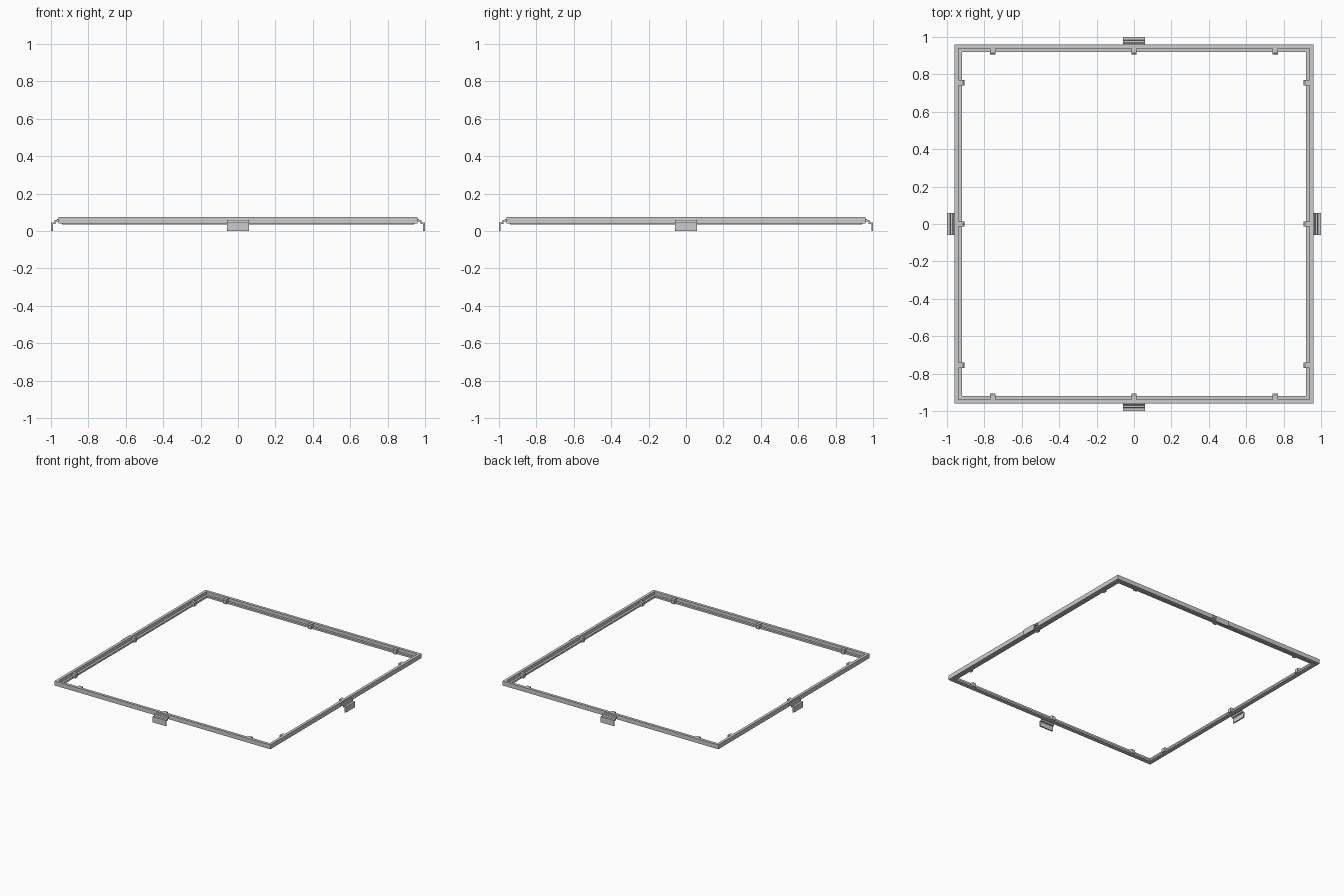
import bpy, bmesh
from math import pi
from mathutils import Matrix

if "Cube" in bpy.data.objects:
    bpy.data.objects.remove(bpy.data.objects["Cube"])


def make_object(name, bm):
    bmesh.ops.recalc_face_normals(bm, faces=bm.faces)
    mesh = bpy.data.meshes.new(name)
    bm.to_mesh(mesh)
    bm.free()
    obj = bpy.data.objects.new(name, mesh)
    bpy.context.collection.objects.link(obj)
    return obj


def square_ring(name, profile):
    """Sweep a closed (radius, z) profile around a mitred square."""
    bm = bmesh.new()
    corners = [(1, 1), (-1, 1), (-1, -1), (1, -1)]
    loops = [[bm.verts.new((sx * r, sy * r, z)) for r, z in profile]
             for sx, sy in corners]
    n = len(profile)
    for i in range(4):
        a, b = loops[i], loops[(i + 1) % 4]
        for j in range(n):
            k = (j + 1) % n
            bm.faces.new((a[j], b[j], b[k], a[k]))
    return make_object(name, bm)


def extruded(name, profile, centre, width, turn):
    """Extrude an (outward, z) profile along one side, then turn it."""
    bm = bmesh.new()
    ends = [[bm.verts.new((centre + s * width / 2, -r, z)) for r, z in profile]
            for s in (-1, 1)]
    n = len(profile)
    for e in ends:
        bm.faces.new(e)
    for j in range(n):
        k = (j + 1) % n
        bm.faces.new((ends[0][j], ends[0][k], ends[1][k], ends[1][j]))
    bmesh.ops.transform(bm, matrix=Matrix.Rotation(turn, 4, 'Z'), verts=bm.verts)
    return make_object(name, bm)


# Mitred frame: tall outer rim with a low inner ledge
square_ring("frame", [
    (0.96, 0.04), (0.96, 0.075), (0.938, 0.075), (0.938, 0.05),
    (0.92, 0.05), (0.92, 0.036), (0.938, 0.036), (0.938, 0.04)])

# Stepped clip with a hanging lip, and small inner tab
clip = [(0.95, 0.065), (0.966, 0.065), (0.970, 0.058), (0.980, 0.058),
        (0.983, 0.046), (1.0, 0.046), (1.0, 0.0), (0.990, 0.0),
        (0.990, 0.038), (0.976, 0.038), (0.973, 0.050), (0.95, 0.050)]
tab = [(0.94, 0.036), (0.94, 0.072), (0.915, 0.072),
       (0.907, 0.066), (0.907, 0.036)]

for i, side in enumerate(("front", "right", "back", "left")):
    turn = i * pi / 2
    extruded(side + "_clip", clip, 0.0, 0.118, turn)
    for label, pos in (("start", -0.755), ("middle", 0.0), ("end", 0.755)):
        extruded(f"{side}_{label}_tab", tab, pos, 0.028, turn)
